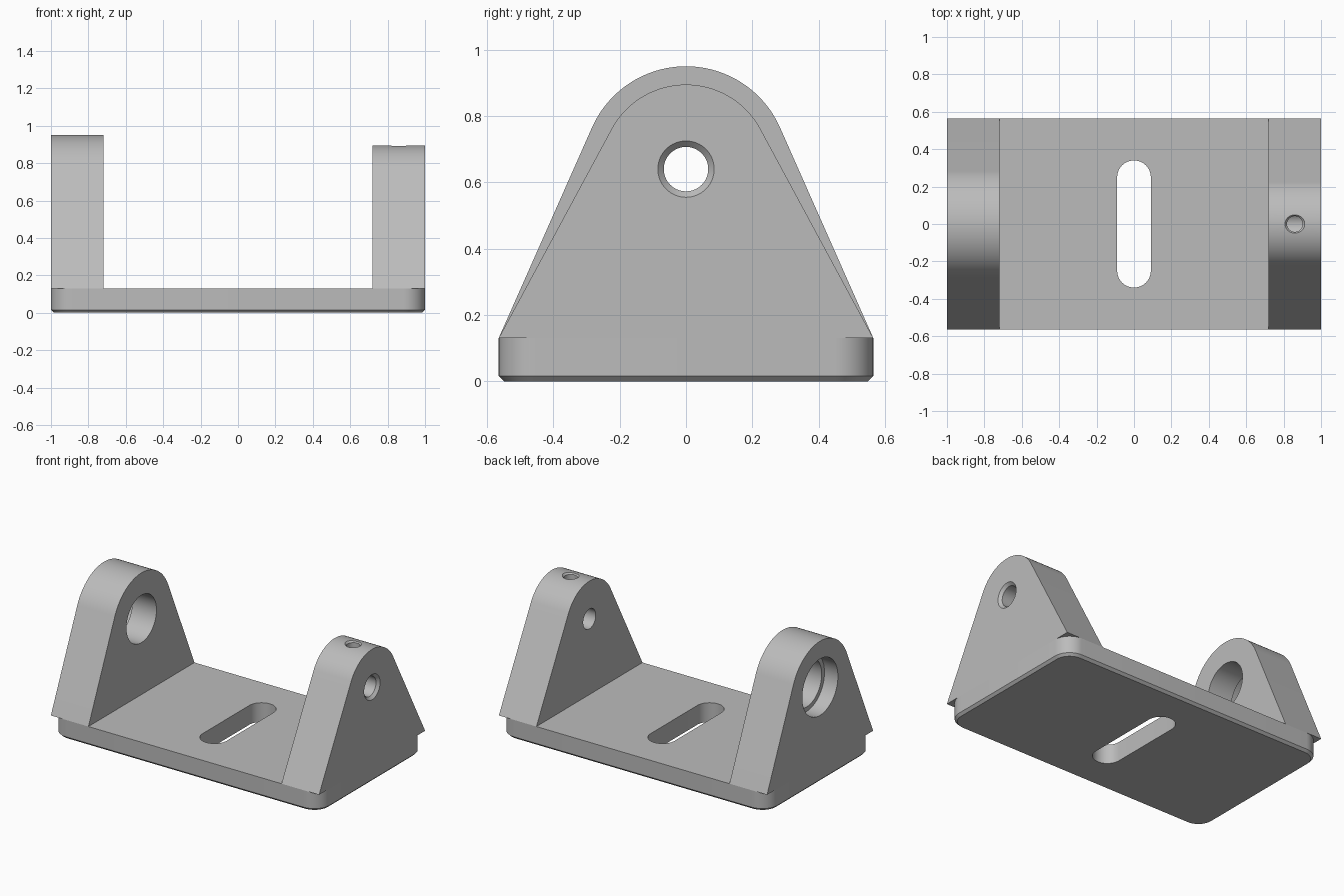
import bpy, bmesh
from math import pi, cos, sin, atan2, acos, hypot, radians
from mathutils import Matrix, Vector

cube = bpy.data.objects.get("Cube")
if cube:
    bpy.data.objects.remove(cube, do_unlink=True)

metal = bpy.data.materials.new("plain grey metal")
metal.use_nodes = True
grey = (0.5, 0.5, 0.5, 1)
metal.diffuse_color = grey
metal.node_tree.nodes["Principled BSDF"].inputs["Base Color"].default_value = grey

HALF_Y, BASE_TOP, WALL = 0.565, 0.13, 0.28
AXIS_Z = 0.64


def make_object(name, bm):
    bmesh.ops.recalc_face_normals(bm, faces=bm.faces)
    mesh = bpy.data.meshes.new(name)
    bm.to_mesh(mesh)
    bm.free()
    mesh.materials.append(metal)
    obj = bpy.data.objects.new(name, mesh)
    bpy.context.collection.objects.link(obj)
    return obj


def prism(name, points, offset):
    """Extrude a closed 3D outline along an offset."""
    bm = bmesh.new()
    face = bm.faces.new([bm.verts.new(p) for p in points])
    moved = bmesh.ops.extrude_face_region(bm, geom=[face])["geom"]
    verts = [v for v in moved if isinstance(v, bmesh.types.BMVert)]
    bmesh.ops.translate(bm, verts=verts, vec=offset)
    return make_object(name, bm)


def turned(name, profile, matrix, sides=64):
    """Closed turned solid from (radius, height) pairs along local z."""
    bm = bmesh.new()
    rings = [[bm.verts.new((r * cos(2 * pi * i / sides), r * sin(2 * pi * i / sides), h))
              for i in range(sides)] for r, h in profile]
    for low, high in zip(rings, rings[1:]):
        for i in range(sides):
            j = (i + 1) % sides
            bm.faces.new((low[i], low[j], high[j], high[i]))
    bm.faces.new(rings[0])
    bm.faces.new(rings[-1])
    bm.transform(matrix)
    return make_object(name, bm)


def activate(obj):
    bpy.ops.object.select_all(action='DESELECT')
    obj.select_set(True)
    bpy.context.view_layer.objects.active = obj


def cut(obj, cutter):
    mod = obj.modifiers.new("cut", 'BOOLEAN')
    mod.operation, mod.solver, mod.object = 'DIFFERENCE', 'EXACT', cutter
    activate(obj)
    bpy.ops.object.modifier_apply(modifier=mod.name)
    bpy.data.objects.remove(cutter, do_unlink=True)


def rounded_outline(hx, hy, r, z, steps=12):
    """Rectangle with four rounded corners."""
    points = []
    for k, (sx, sy) in enumerate(((1, 1), (-1, 1), (-1, -1), (1, -1))):
        for i in range(steps + 1):
            a = (k + i / steps) * pi / 2
            points.append((sx * (hx - r) + r * cos(a), sy * (hy - r) + r * sin(a), z))
    return points


def upright(name, x, radius, steps=48):
    """Wall whose sloping sides run tangent into a round top."""
    dy, dz = HALF_Y, BASE_TOP - AXIS_Z
    start = atan2(dz, dy) + acos(radius / hypot(dy, dz))
    outline = [(x, HALF_Y, BASE_TOP)]
    for i in range(steps + 1):
        a = start + (pi - 2 * start) * i / steps
        outline.append((x, radius * cos(a), AXIS_Z + radius * sin(a)))
    outline.append((x, -HALF_Y, BASE_TOP))
    return prism(name, outline, (WALL, 0, 0))


# Base plate with rounded corners and a bevelled lower edge
bm = bmesh.new()
CH = 0.016
levels = [rounded_outline(1 - CH, HALF_Y - CH, 0.115 - CH, 0),
          rounded_outline(1, HALF_Y, 0.115, CH),
          rounded_outline(1, HALF_Y, 0.115, BASE_TOP)]
rings = [[bm.verts.new(p) for p in level] for level in levels]
for low, high in zip(rings, rings[1:]):
    for i in range(len(low)):
        j = (i + 1) % len(low)
        bm.faces.new((low[i], low[j], high[j], high[i]))
bm.faces.new(rings[0])
bm.faces.new(rings[-1])
base = make_object("base_plate", bm)

# Long slot through the plate
slot = [(0.09 * cos(pi * i / 20), s * (0.25 + 0.09 * sin(pi * i / 20)), -0.1)
        if s > 0 else
        (-0.09 * cos(pi * i / 20), s * (0.25 + 0.09 * sin(pi * i / 20)), -0.1)
        for s in (1, -1) for i in range(21)]
cut(base, prism("slot_cutter", slot, (0, 0, 0.4)))

# Uprights
tall = upright("tall_upright", -1, 0.31)
short = upright("short_upright", 1 - WALL, 0.255)

# Stepped bore in the tall upright, wider on the outside
along_x = Matrix.Translation((0, 0, AXIS_Z)) @ Matrix.Rotation(pi / 2, 4, 'Y')
cut(tall, turned("bore_cutter",
                 [(0.19, -1.1), (0.19, -0.9), (0.16, -0.9), (0.16, -0.6)], along_x))

# Countersunk pin hole in the short upright
cut(short, turned("pin_cutter",
                  [(0.067, 0.6), (0.067, 0.982), (0.085, 1), (0.085, 1.1)], along_x))

# Countersunk screw hole from the top down into the pin hole
top = AXIS_Z + 0.255
cut(short, turned("screw_cutter",
                  [(0.042, AXIS_Z), (0.042, top - 0.012), (0.053, top), (0.053, top + 0.1)],
                  Matrix.Translation((0.86, 0, 0)), 40))

for part in (base, tall, short):
    activate(part)
    bpy.ops.object.shade_smooth_by_angle(angle=radians(30))
